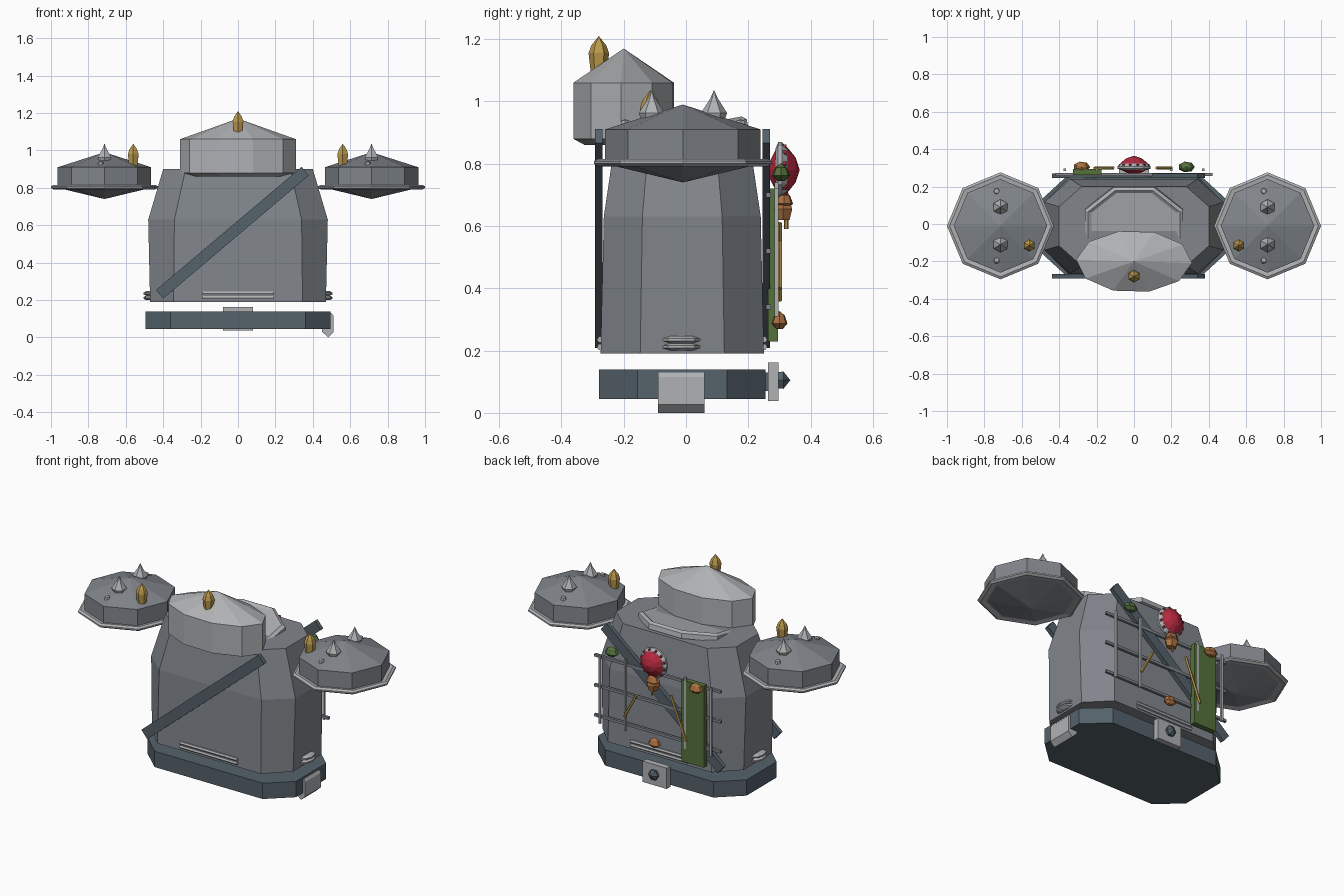
import bpy, bmesh, math
from mathutils import Vector, Matrix

cube = bpy.data.objects.get("Cube")
if cube:
    bpy.data.objects.remove(cube, do_unlink=True)


def material(name, r, g, b):
    m = bpy.data.materials.new(name)
    m.use_nodes = True
    m.diffuse_color = (r, g, b, 1)
    m.node_tree.nodes["Principled BSDF"].inputs["Base Color"].default_value = (r, g, b, 1)
    return m


STEEL = material("steel grey", .22, .238, .262)
LIGHT = material("light grey", .43, .44, .455)
SLATE = material("slate blue", .09, .122, .147)
GOLD = material("gold", .5, .32, .075)
RED = material("crimson", .46, .022, .048)
GREEN = material("moss green", .09, .165, .045)
ORANGE = material("orange brown", .42, .17, .055)


def loft(name, rings, mat, matrix=None):
    """Skin a stack of equal-sized rings and cap both ends."""
    bm = bmesh.new()
    loops = [[bm.verts.new(p) for p in ring] for ring in rings]
    for a, b in zip(loops, loops[1:]):
        for i in range(len(a)):
            j = (i + 1) % len(a)
            bm.faces.new((a[i], a[j], b[j], b[i]))
    bm.faces.new(loops[0][::-1])
    bm.faces.new(loops[-1])
    bmesh.ops.remove_doubles(bm, verts=bm.verts, dist=.0002)
    bmesh.ops.recalc_face_normals(bm, faces=bm.faces)
    mesh = bpy.data.meshes.new(name)
    bm.to_mesh(mesh)
    bm.free()
    mesh.materials.append(mat)
    ob = bpy.data.objects.new(name, mesh)
    bpy.context.collection.objects.link(ob)
    if matrix:
        ob.matrix_world = matrix
    return ob


def octagon(hx, hy, fx, fy, z, cy=-.012):
    """Chamfered rectangle: half sizes hx, hy with flat half lengths fx, fy."""
    quarter = [(hx, fy), (fx, hy)]
    pts = quarter + [(-x, y) for x, y in quarter[::-1]]
    pts += [(-x, -y) for x, y in pts]
    return [(x, y + cy, z) for x, y in pts]


def lathe(name, profile, n, loc, mat, axis=(0, 0, 1), sx=1, sy=1, phase=0):
    """Faceted turned part from (radius, height) pairs."""
    rings = []
    for r, h in profile:
        r = max(r, .00005)
        angles = [phase + i * math.tau / n for i in range(n)]
        rings.append([(r * sx * math.cos(a), r * sy * math.sin(a), h) for a in angles])
    turn = Vector((0, 0, 1)).rotation_difference(Vector(axis)).to_matrix().to_4x4()
    return loft(name, rings, mat, Matrix.Translation(loc) @ turn)


def box(name, loc, size, mat, pitch=0):
    x, y, z = (s / 2 for s in size)
    rings = [[(-x, -y, h), (x, -y, h), (x, y, h), (-x, y, h)] for h in (-z, z)]
    return loft(name, rings, mat, Matrix.Translation(loc) @ Matrix.Rotation(pitch, 4, 'Y'))


def rod(name, a, b, r, mat, n=6):
    a, b = Vector(a), Vector(b)
    return lathe(name, [(r, 0), (r, (b - a).length)], n, a, mat, axis=(b - a).normalized(),
                 phase=math.pi / n)


def horn(name, loc):
    lathe(name, [(.026, 0), (.033, .06), (.024, .085), (0, .115)], 6, loc, GOLD, phase=.52)


# Torso
loft("torso", [octagon(.47, .262, .345, .135, .19),
               octagon(.48, .252, .34, .128, .63),
               octagon(.40, .212, .28, .105, .90)], STEEL)

# Belt
loft("belt", [octagon(.495, .267, .36, .143, z) for z in (.045, .14)], SLATE)

# Side pouch on the belt and the back buckle
profile = [(.45, .13), (.50, .13), (.51, .115), (.51, .027), (.482, 0), (.45, .03)]
loft("side_pouch", [[(x, y, z) for x, z in profile] for y in (-.09, .06)], LIGHT)
box("back_buckle", (0, .28, .10), (.16, .035, .125), LIGHT)
lathe("buckle_stud", [(.03, 0), (.032, .018), (0, .04)], 6, (0, .295, .105), SLATE, axis=(0, 1, 0))
box("buckle_mount", (0, .255, .10), (.1, .03, .06), SLATE)

# Diagonal straps, front and back
lean = math.atan2(.78, .66)
for side, y in (("front", -.28), ("back", .258)):
    box(side + "_strap", (-.03, y, .56), (.06, .025, 1.02), SLATE, lean)

# Paired trim bars low on each side of the torso
for z in (.212, .235):
    for y in (-.275, .25):
        rod("trim_bar", (-.19, y, z), (.19, y, z), .011, LIGHT)
    for s in (-1, 1):
        lathe("side_trim_bar", [(.035, -.012), (.06, -.004), (.06, .004), (.035, .012)], 8,
              (s * .47, -.015, z), LIGHT, sx=.6)

# Neck collar, tilted forward
collar = lathe("collar", [(.25, -.025), (.285, -.02), (.285, .01), (.265, .022), (.245, .012)],
               8, (0, -.01, .893), LIGHT, axis=(0, -.19, .98), sy=.8, phase=math.pi / 8)

# Head dome
lathe("head", [(.24, -.02), (.31, 0), (.31, .18), (0, .29)], 10, (0, -.2, .88), LIGHT,
      sy=.54, phase=math.radians(-3))
horn("head_horn", (0, -.28, 1.095))

# Shoulder plates with rims, spikes and horns
for s, side in ((1, "left"), (-1, "right")):
    c = Vector((s * .714, -.01, 0))
    lathe(side + "_shoulder", [(0, .74), (.25, .80), (.25, .91), (0, .99)], 8, c, STEEL)
    lathe(side + "_shoulder_rim", [(.245, .797), (.272, .791), (.286, .80), (.286, .808),
                                   (.272, .816), (.245, .812)], 8, c, LIGHT)
    for dy in (-.1, .1):
        lathe(side + "_spike", [(.03, .93), (.042, .963), (.012, 1.01), (0, 1.037)], 6,
              c + Vector((0, dy, 0)), LIGHT, phase=.52)
    for dy in (-.185, .185):
        lathe(side + "_rivet", [(.018, .92), (.014, .939), (0, .943)], 6,
              c + Vector((-.02, dy, 0)), LIGHT)
    horn(side + "_shoulder_horn", (s * .56, -.115, .92))

# Back rack
for z in (.34, .52, .70):
    rod("rack_rail", (-.42, .265, z), (.42, .265, z), .011, STEEL, 4)
for x in (-.37, -.2, .2, .37):
    top = .74 if abs(x) < .3 else .72
    rod("rack_upright", (x, .29, .31), (x, .29, top), .009, LIGHT, 4)

# Bedroll strapped to the rack
box("bedroll", (-.25, .279, .475), (.15, .032, .49), GREEN)

# Thin sticks carried on the rack
for a, b in (((-.11, .61), (-.21, .36)), ((.12, .55), (.2, .40))):
    rod("stick", (a[0], .30, a[1]), (b[0], .30, b[1]), .008, GOLD, 5)
rod("short_stick", (0, .322, .59), (0, .322, .66), .007, GOLD, 5)

# Small caps growing on the back
CAP = [(.02, -.025), (.045, -.008), (.03, .018), (0, .032)]
for name, loc, mat, w in (("green_cap", (.28, .305, .77), GREEN, 1),
                          ("bedroll_cap", (-.28, .305, .70), ORANGE, 1),
                          ("low_cap", (0, .30, .295), ORANGE, .9),
                          ("middle_cap", (0, .315, .68), ORANGE, 1)):
    lathe(name, CAP, 7, loc, mat, sx=w, sy=.65 * w)
lathe("middle_cap_stem", [(.03, .62), (.042, .655), (.03, .68)], 6, (0, .312, 0), ORANGE, sy=.8)

# Big red cap facing backward, with a spotted pale rim
lathe("red_cap", [(.03, -.03), (.088, 0), (.07, .028), (.04, .052), (0, .065)], 12,
      (0, .30, .78), RED, axis=(0, 1, 0))
lathe("red_cap_rim", [(.07, -.012), (.089, -.004), (.089, .008), (.074, .024)], 12,
      (0, .30, .78), LIGHT, axis=(0, 1, 0))
for i in range(12):
    a = (i + .5) * math.tau / 12
    lathe("rim_spot", [(.008, .01), (.008, .022)], 5,
          (.077 * math.cos(a), .30, .78 + .077 * math.sin(a)), RED, axis=(0, 1, 0))
